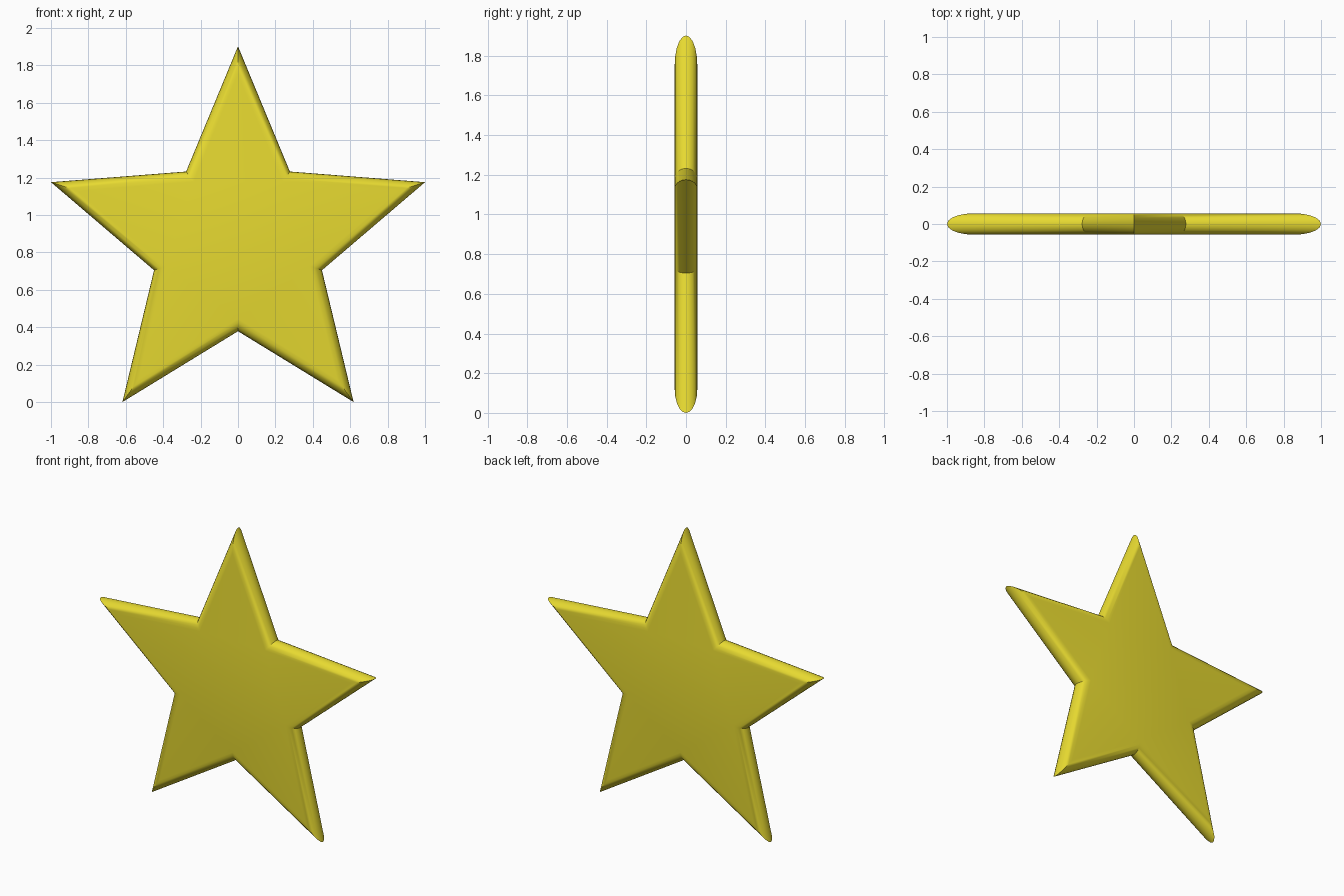
import bpy, bmesh, math

if "Cube" in bpy.data.objects:
    bpy.data.objects.remove(bpy.data.objects["Cube"])

R_TIP, R_NOTCH = 1.0515, 0.472       # star radii
CENTRE_Z = R_TIP * math.cos(math.radians(36))
HALF = 0.057                         # half thickness = edge rounding radius
STEPS = 5                            # rounding steps per quarter

# Distance from the star's centre to each side line: insetting is a uniform scale
a = math.radians(36)
nx, nz = R_NOTCH * math.sin(a), R_NOTCH * math.cos(a)
APOTHEM = R_TIP * nx / math.hypot(nx, R_TIP - nz)


def star_ring(bm, inset, y):
    s = 1 - inset / APOTHEM
    ring = []
    for i in range(10):
        r = (R_TIP if i % 2 == 0 else R_NOTCH) * s
        t = i * a
        ring.append(bm.verts.new((r * math.sin(t), y, CENTRE_Z + r * math.cos(t))))
    return ring


# Star body: stacked outlines following a half-round edge
bm = bmesh.new()
rings = []
for k in range(2 * STEPS + 1):
    t = -math.pi / 2 + math.pi * k / (2 * STEPS)
    rings.append(star_ring(bm, HALF * (1 - math.cos(t)), HALF * math.sin(t)))
for lo, hi in zip(rings, rings[1:]):
    for i in range(10):
        j = (i + 1) % 10
        bm.faces.new((lo[i], lo[j], hi[j], hi[i]))
bm.faces.new(rings[0])
bm.faces.new(rings[-1])
bmesh.ops.recalc_face_normals(bm, faces=bm.faces)

mesh = bpy.data.meshes.new("star")
bm.to_mesh(mesh)
bm.free()
star = bpy.data.objects.new("star", mesh)
bpy.context.collection.objects.link(star)

# Yellow finish
mat = bpy.data.materials.new("yellow")
mat.diffuse_color = (0.8, 0.7, 0.03, 1)
mat.use_nodes = True
mat.node_tree.nodes["Principled BSDF"].inputs["Base Color"].default_value = mat.diffuse_color
mesh.materials.append(mat)

# Smooth rounding, sharp corners
bpy.context.view_layer.objects.active = star
star.select_set(True)
bpy.ops.object.shade_smooth_by_angle(angle=math.radians(30))
